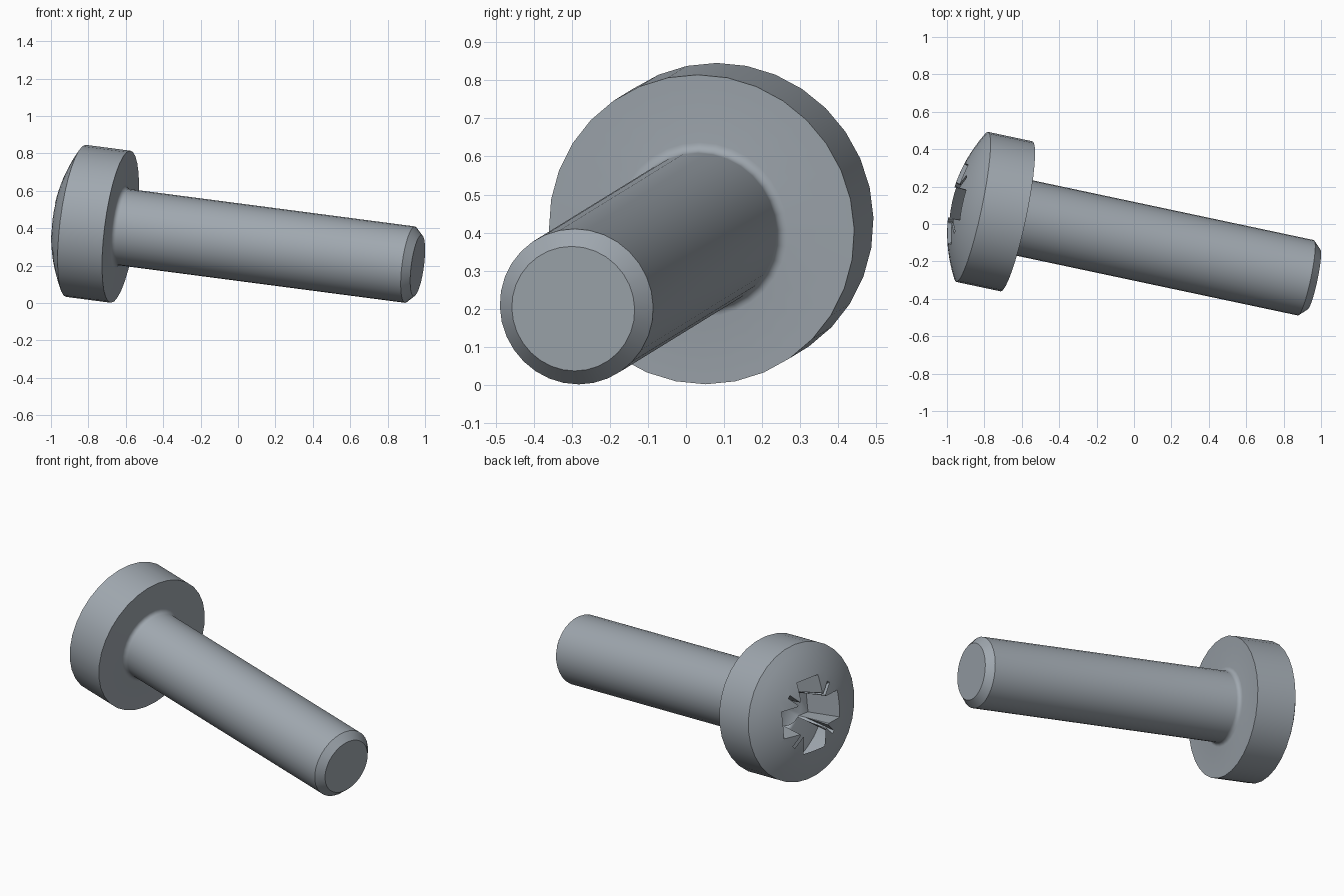
import bpy, bmesh, math
from mathutils import Vector, Matrix

cube = bpy.data.objects.get("Cube")
if cube:
    bpy.data.objects.remove(cube, do_unlink=True)

# One steel colour
steel = bpy.data.materials.new("blue grey steel")
steel.use_nodes = True
colour = (0.35, 0.39, 0.43, 1)
steel.diffuse_color = colour
steel.node_tree.nodes["Principled BSDF"].inputs["Base Color"].default_value = colour

# Tilted screw axis: local z runs from the head to the tip, origin under the head
axis = Vector((0.970, -0.206, -0.127))
pose = Matrix.Translation((-0.628, 0.041, 0.408)) @ axis.to_track_quat('Z', 'Y').to_matrix().to_4x4()

SEGMENTS = 32
SHANK_R, HEAD_R, LENGTH = 0.206, 0.41, 1.637
RIM_Z, DOME_R = -0.245, 0.80
DOME_Z = RIM_Z + math.sqrt(DOME_R ** 2 - HEAD_R ** 2)
TOP_Z, FLOOR_Z = -0.42, -0.13


def finish(name, bm):
    bmesh.ops.recalc_face_normals(bm, faces=bm.faces)
    mesh = bpy.data.meshes.new(name)
    bm.to_mesh(mesh)
    bm.free()
    mesh.materials.append(steel)
    obj = bpy.data.objects.new(name, mesh)
    bpy.context.collection.objects.link(obj)
    obj.matrix_world = pose
    return obj


def lathe(name, profile):
    """Revolve (radius, z) points around local z."""
    bm = bmesh.new()
    verts = [bm.verts.new((0, r, z)) for r, z in profile]
    edges = [bm.edges.new(pair) for pair in zip(verts, verts[1:])]
    bmesh.ops.spin(bm, geom=verts + edges, cent=(0, 0, 0), axis=(0, 0, 1),
                   angle=math.tau, steps=SEGMENTS, use_merge=True)
    bmesh.ops.remove_doubles(bm, verts=bm.verts, dist=1e-5)
    return finish(name, bm)


def tapered_bar(name, top, floor, angle):
    """Bar through the axis, with (half length, half width) at both ends."""
    bm = bmesh.new()
    bmesh.ops.create_cube(bm, size=2)
    for v in bm.verts:
        half, z = (top, TOP_Z) if v.co.z < 0 else (floor, FLOOR_Z)
        v.co = (v.co.x * half[0], v.co.y * half[1], z)
    bmesh.ops.rotate(bm, verts=bm.verts, matrix=Matrix.Rotation(angle, 3, 'Z'))
    return finish(name, bm)


# Screw body: domed head, fillet under it, shank and chamfered tip
spread = math.asin(HEAD_R / DOME_R)
dome = [(DOME_R * math.sin(spread * i / 8), DOME_Z - DOME_R * math.cos(spread * i / 8))
        for i in range(9)]
F = 0.025
fillet = [(SHANK_R + F - F * math.sin(a), F - F * math.cos(a))
          for a in (math.pi / 2 * i / 5 for i in range(6))]
tip = [(SHANK_R, LENGTH - 0.042), (0.165, LENGTH), (0, LENGTH)]
screw = lathe("screw_body", dome + [(HEAD_R, 0)] + fillet + tip)

# Cross recess cutters: conical core, two wing bars, two thin diagonal ribs
cutters = [lathe("recess_core", [(0, TOP_Z), (0.15, TOP_Z), (0.105, FLOOR_Z),
                                 (0, FLOOR_Z + 0.05)])]
for k in range(2):
    turn = k * math.pi / 2
    cutters.append(tapered_bar("recess_wing", (0.25, 0.088), (0.15, 0.07), turn))
    cutters.append(tapered_bar("recess_rib", (0.28, 0.011), (0.08, 0.008), turn + math.pi / 4))

bpy.ops.object.select_all(action='DESELECT')
screw.select_set(True)
bpy.context.view_layer.objects.active = screw
for cutter in cutters:
    cutter.hide_render = True
    cut = screw.modifiers.new("recess", 'BOOLEAN')
    cut.operation = 'DIFFERENCE'
    cut.solver = 'EXACT'
    cut.object = cutter
    bpy.ops.object.modifier_apply(modifier=cut.name)
for cutter in cutters:
    bpy.data.objects.remove(cutter, do_unlink=True)

# Smooth round surfaces, crisp rims
bpy.ops.object.shade_smooth_by_angle(angle=math.radians(28))
